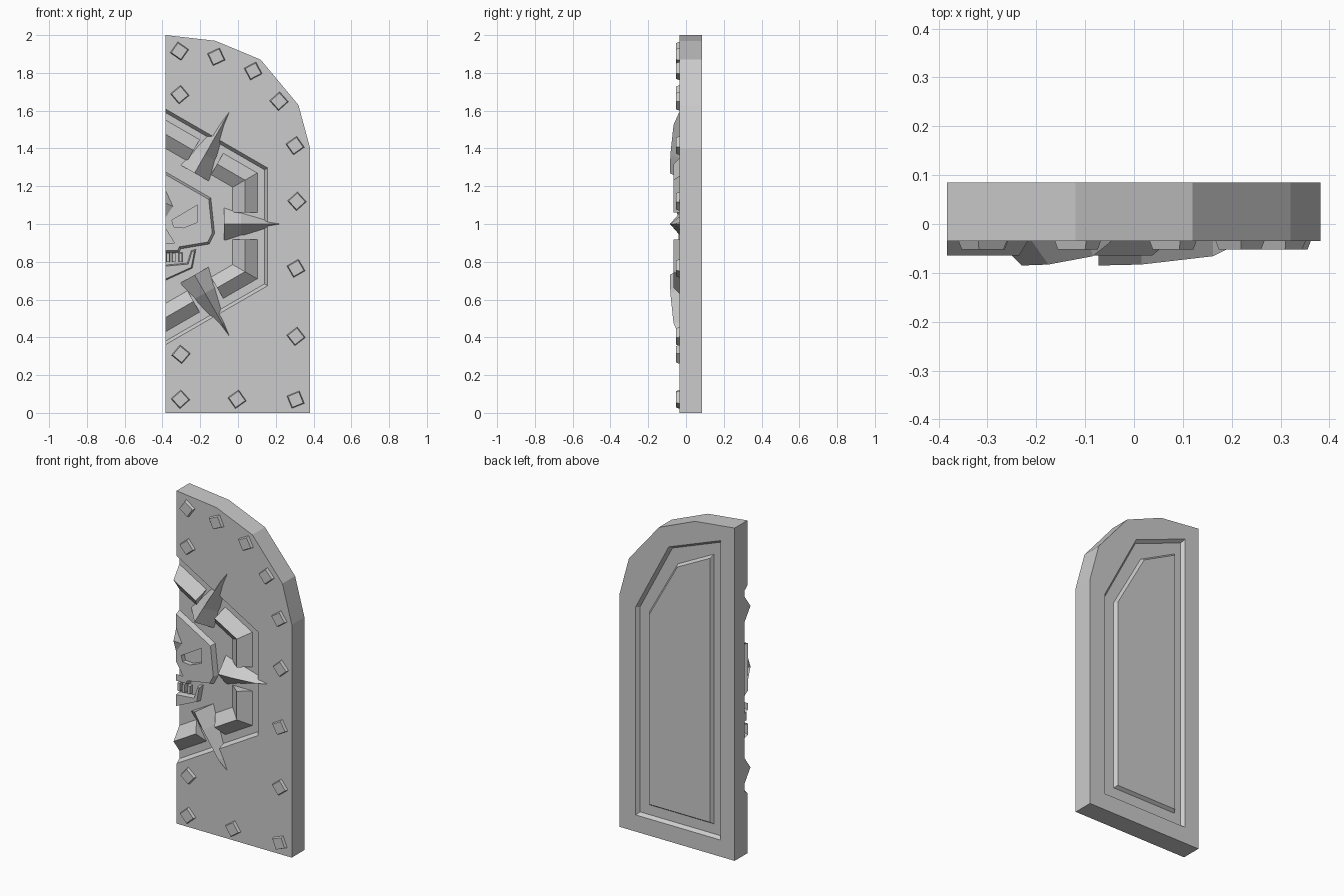
import bpy, bmesh
from math import sin, cos, radians

if "Cube" in bpy.data.objects:
    bpy.data.objects.remove(bpy.data.objects["Cube"])

XL, XR = -0.383, 0.382      # door sides
FRONT, FLOOR, BACK = -0.035, -0.010, 0.085
CZ = 0.99                   # emblem centre height


def loft(name, rings, clip=False):
    """Skin equal-length point rings, cap the ends, optionally trim at the door's straight edge."""
    bm = bmesh.new()
    vs = [[bm.verts.new(p) for p in ring] for ring in rings]
    n = len(vs[0])
    for a, b in zip(vs, vs[1:]):
        for i in range(n):
            j = (i + 1) % n
            bm.faces.new((a[i], a[j], b[j], b[i]))
    bm.faces.new(vs[0])
    bm.faces.new(vs[-1])
    if clip:
        bmesh.ops.bisect_plane(bm, geom=bm.verts[:] + bm.edges[:] + bm.faces[:],
                               plane_co=(XL, 0, 0), plane_no=(1, 0, 0), clear_inner=True)
        bmesh.ops.holes_fill(bm, edges=[e for e in bm.edges if e.is_boundary])
    bmesh.ops.recalc_face_normals(bm, faces=bm.faces)
    me = bpy.data.meshes.new(name)
    bm.to_mesh(me)
    bm.free()
    ob = bpy.data.objects.new(name, me)
    bpy.context.collection.objects.link(ob)
    return ob


def inset(pts, d):
    """Offset an xz polygon inward by d."""
    n = len(pts)
    area = sum(pts[i - 1][0] * pts[i][1] - pts[i][0] * pts[i - 1][1] for i in range(n))
    s = 1 if area > 0 else -1
    out = []
    for i in range(n):
        (ax, az), (bx, bz), (cx, cz) = pts[i - 1], pts[i], pts[(i + 1) % n]
        l1 = ((bx - ax) ** 2 + (bz - az) ** 2) ** 0.5
        l2 = ((cx - bx) ** 2 + (cz - bz) ** 2) ** 0.5
        n1 = (-(bz - az) / l1 * s, (bx - ax) / l1 * s)
        n2 = (-(cz - bz) / l2 * s, (cx - bx) / l2 * s)
        k = d / max(0.2, 1 + n1[0] * n2[0] + n1[1] * n2[1])
        out.append((bx + (n1[0] + n2[0]) * k, bz + (n1[1] + n2[1]) * k))
    return out


def frustum(name, pts, y0, y1, d=0.0, clip=False):
    top = inset(pts, d) if d else pts
    return loft(name, [[(x, y0, z) for x, z in pts], [(x, y1, z) for x, z in top]], clip)


def cut(ob, cutter):
    m = ob.modifiers.new("cut", 'BOOLEAN')
    m.operation, m.solver, m.object = 'DIFFERENCE', 'EXACT', cutter
    bpy.context.view_layer.objects.active = ob
    bpy.ops.object.modifier_apply(modifier=m.name)
    bpy.data.objects.remove(cutter)


def mirrored(half):
    """Complete a half outline about the door's straight edge."""
    return half + [(2 * XL - x, z) for x, z in reversed(half) if x > XL + 1e-4]


def polar(r, ang, t=0.0, cz=CZ):
    a = radians(ang)
    return XL + r * cos(a) - t * sin(a), cz + r * sin(a) + t * cos(a)


# Door slab
door = frustum("door_slab", [(XL, 0), (XR, 0), (XR, 1.40), (0.32, 1.63), (0.12, 1.87),
                             (-0.12, 1.97), (XL, 2.0)], FRONT, BACK)

# Hexagonal recess on the front (cutter grows a little past the face)
hexagon = [polar(0.625, 30 + 60 * i, cz=0.985) for i in range(6)]
cut(door, frustum("hex_cutter", inset(hexagon, -0.012), FRONT - 0.02, FLOOR, 0.03))

# Back recess with raised inner panel
back_rim = [(-0.29, 0.10), (0.275, 0.10), (0.275, 1.35), (0.055, 1.77), (-0.29, 1.90)]
cut(door, frustum("back_cutter", inset(back_rim, -0.015), BACK + 0.02, BACK - 0.02, 0.03))
frustum("back_panel", inset([(-0.22, 0.185), (0.187, 0.185), (0.187, 1.33), (0.0, 1.665),
                             (-0.22, 1.777)], -0.012), BACK - 0.022, BACK - 0.001, 0.014)

# Ridged bars around the hexagon corners
for k, corner in enumerate((90, 30, -30, -90)):
    prof = [(0.485, 0.0), (0.485, FLOOR), (0.42, -0.065), (0.355, FLOOR), (0.355, 0.0)]
    rings = []
    for ang, t, f in ((corner - 30, 0.072, 1), (corner, 0, 1 / cos(radians(30))),
                      (corner + 30, -0.072, 1)):
        ring = []
        for r, y in prof:
            x, z = polar(r * f, ang, t)
            ring.append((x, y, z))
        rings.append(ring)
    loft(f"ridge_bar_{k}", rings, clip=abs(corner) == 90)

# Spikes
for k, (ang, tip) in enumerate(((60.4, 0.678), (0, 0.603), (-60.4, 0.678))):
    rings = []
    for f, w, top, base in ((0, 0.096, -0.085, 0), (0.3, 0.067, -0.083, 0),
                            (0.8, 0.020, -0.066, -0.005), (1, 0.001, -0.037, -0.034)):
        r = 0.31 + (tip - 0.31) * f
        ring = []
        for t, y in ((-w, base), (0, top), (w, base)):
            x, z = polar(r, ang, t, 1.0)
            ring.append((x, y, z))
        rings.append(ring)
    loft(f"spike_{k}", rings)

# Skull plate with eye and nose holes
skull = frustum("skull_plate", mirrored([(XL, 1.28), (-0.14, 1.14), (-0.12, 0.95), (-0.15, 0.89),
                                         (-0.30, 0.865), (-0.31, 0.845), (XL, 0.845)]),
                0.0, -0.040, 0.016, clip=True)
cut(skull, frustum("eye_cutter", [(-0.35, 1.02), (-0.215, 1.10), (-0.215, 1.01),
                                  (-0.29, 0.98), (-0.34, 0.985)], -0.08, -0.012))
cut(skull, frustum("nose_cutter", mirrored([(XL, 0.975), (-0.337, 0.90)]), -0.08, -0.012))

# Brow crest
diamond = mirrored([(XL, 1.19), (-0.337, 1.09), (XL, 1.02)])
loft("brow_crest", [[(x, -0.035, z) for x, z in diamond],
                    [(XL + (x - XL) * 0.02, -0.065, 1.11 + (z - 1.11) * 0.02)
                     for x, z in diamond]], clip=True)

# Jaw and teeth
frustum("jaw", mirrored([(XL, 0.70), (-0.24, 0.765), (-0.22, 0.87), (-0.25, 0.86),
                         (-0.27, 0.795), (XL, 0.785)]), 0.0, -0.040, 0.008, clip=True)
for k, x in enumerate((-0.371, -0.340, -0.304)):
    frustum(f"tooth_{k}", [(x - 0.011, 0.797), (x + 0.011, 0.797), (x + 0.011, 0.85),
                           (x - 0.011, 0.85)], 0.0, -0.034, 0.003)

# Square studs around the border: x, z, rotation
for k, (x, z, rot) in enumerate((
        (-0.31, 1.915, 55), (-0.115, 1.885, 25), (0.08, 1.81, 28), (0.217, 1.65, 42),
        (0.302, 1.415, 35), (0.312, 1.12, 42), (0.307, 0.765, 30), (0.307, 0.405, 38),
        (0.305, 0.07, 22), (-0.005, 0.072, 35), (-0.305, 0.072, 42), (-0.302, 0.31, 50),
        (-0.308, 1.685, 40))):
    sq = [(x + 0.052 * cos(radians(rot + 45 + 90 * i)), z + 0.052 * sin(radians(rot + 45 + 90 * i)))
          for i in range(4)]
    frustum(f"stud_{k}", sq, -0.03, -0.052, 0.006)
